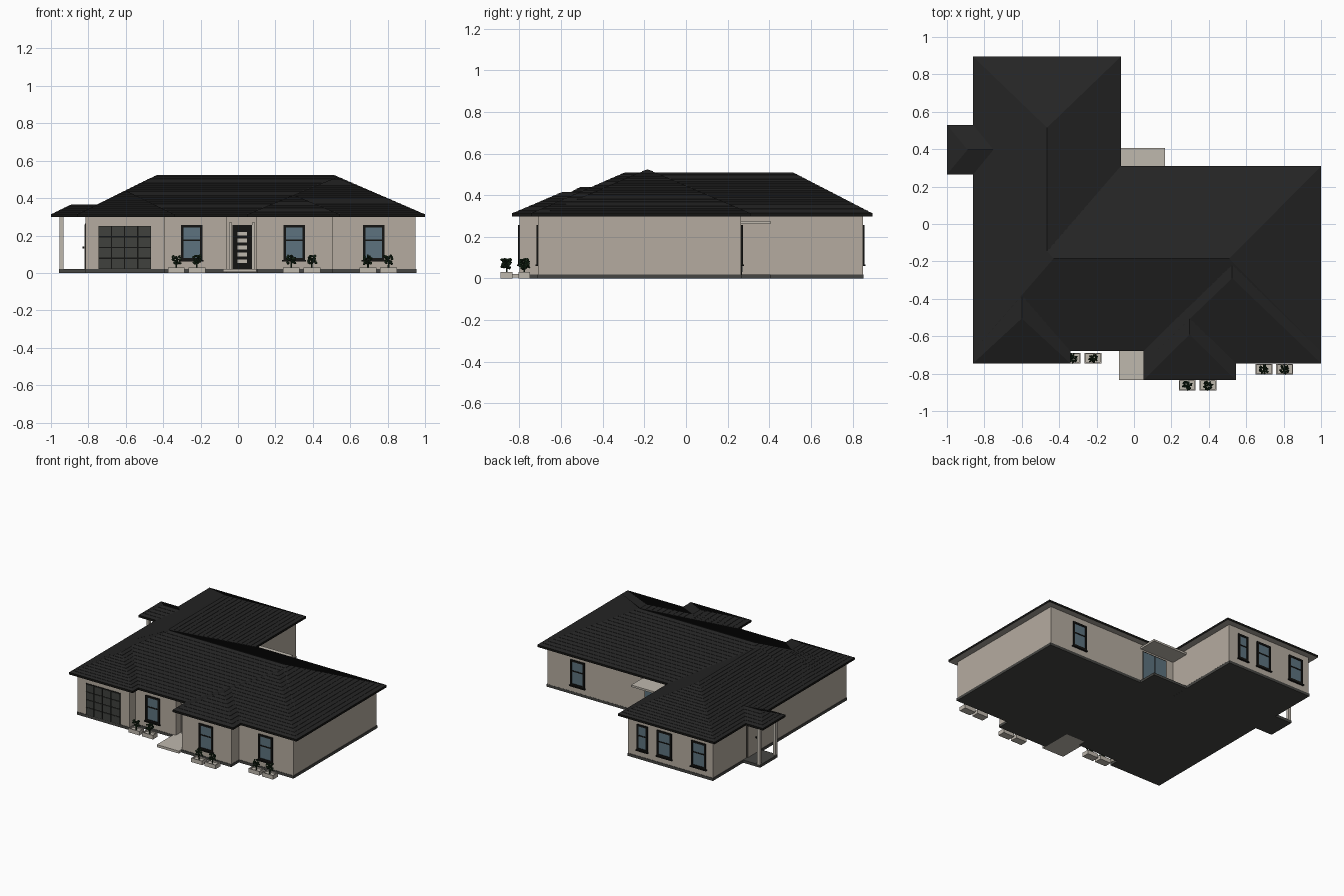
import bpy, bmesh, math, random
from mathutils import Matrix, Vector

if "Cube" in bpy.data.objects:
    bpy.data.objects.remove(bpy.data.objects["Cube"], do_unlink=True)
random.seed(4)


def material(name, r, g, b):
    m = bpy.data.materials.new(name)
    m.use_nodes = True
    m.diffuse_color = (r, g, b, 1)
    m.node_tree.nodes["Principled BSDF"].inputs["Base Color"].default_value = (r, g, b, 1)
    return m


WALL = material("beige render", .46, .41, .35)
STONE = material("pale stone", .52, .48, .42)
ROOF = material("charcoal tile", .018, .018, .018)
TRIM = material("black trim", .007, .007, .006)
SOFFIT = material("soffit", .40, .37, .33)
SLAB = material("dark concrete", .06, .06, .055)
GLASS = material("blue glass", .11, .17, .21)
PANEL = material("garage grey", .05, .053, .047)
LEAF = material("dark leaf", .012, .03, .012)


def finish(name, bm, mats, matrix=None):
    bmesh.ops.recalc_face_normals(bm, faces=bm.faces)
    mesh = bpy.data.meshes.new(name)
    bm.to_mesh(mesh)
    bm.free()
    for m in mats:
        mesh.materials.append(m)
    ob = bpy.data.objects.new(name, mesh)
    if matrix:
        ob.matrix_world = matrix
    bpy.context.collection.objects.link(ob)
    return ob


def boxes(name, parts, loc=(0, 0, 0), angle=0):
    """Object made of boxes (x0, x1, y0, y1, z0, z1, material); local -y is outward."""
    bm = bmesh.new()
    mats = []
    for x0, x1, y0, y1, z0, z1, mat in parts:
        if mat not in mats:
            mats.append(mat)
        m = Matrix.Translation(((x0 + x1) / 2, (y0 + y1) / 2, (z0 + z1) / 2))
        m = m @ Matrix.Diagonal((x1 - x0, y1 - y0, z1 - z0, 1))
        made = bmesh.ops.create_cube(bm, size=1, matrix=m)["verts"]
        for f in {f for v in made for f in v.link_faces}:
            f.material_index = mats.index(mat)
    return finish(name, bm, mats, Matrix.Translation(loc) @ Matrix.Rotation(math.radians(angle), 4, 'Z'))


def prism(name, outline, z0, z1, mat, grow=1):
    bm = bmesh.new()
    base = bm.faces.new([bm.verts.new((x * grow, y * grow, z0)) for x, y in outline])
    top = bmesh.ops.extrude_face_region(bm, geom=[base])["geom"]
    bmesh.ops.translate(bm, vec=(0, 0, z1 - z0), verts=[v for v in top if isinstance(v, bmesh.types.BMVert)])
    return finish(name, bm, [mat])


# House body and its slab share one footprint
plan = [(-.815, -.71), (-.39, -.71), (-.39, -.64), (-.06, -.64), (-.06, -.58), (.10, -.58),
        (.10, -.80), (.505, -.80), (.505, -.71), (.95, -.71), (.95, .265), (-.12, .265),
        (-.12, .85), (-.815, .85)]
prism("walls", plan, .02, .302, WALL)
prism("floor_slab", plan, 0, .02, SLAB, 1.004)

# Hip roofs: eave rectangle rising to a ridge in overlapping tile courses
EAVE = .312


def hip_roof(name, x0, x1, y0, y1, start, end, top, along):
    a, b = Vector((*start, top)), Vector((*end, top))
    eave = [Vector((x, y, EAVE)) for x, y in ((x0, y0), (x1, y0), (x1, y1), (x0, y1))]
    peak = [a, b, b, a] if along == 'x' else [a, a, b, b]
    count = max(3, round((top - EAVE) / .011))
    bm = bmesh.new()

    def ring(t, lift):
        return [bm.verts.new(e.lerp(p, t) + Vector((0, 0, lift))) for e, p in zip(eave, peak)]

    rings = [ring(0, -.014)]
    for k in range(count):
        rings += [ring(k / count, .002), ring((k + 1) / count, 0)]
    bm.faces.new(rings[0]).material_index = 2
    for i, (low, high) in enumerate(zip(rings, rings[1:])):
        for j in range(4):
            n = (j + 1) % 4
            f = bm.faces.new((low[j], low[n], high[n], high[j]))
            f.material_index = 1 if i == 0 else 0
    bmesh.ops.remove_doubles(bm, verts=bm.verts, dist=.0001)
    return finish(name, bm, [ROOF, TRIM, SOFFIT])


hip_roof("main_roof", -.86, 1, -.68, .31, (-.43, -.185), (.51, -.185), .524, 'x')
hip_roof("wing_roof", -.86, -.07, -.185, .895, (-.465, -.185), (-.465, .515), .508, 'y')
hip_roof("left_front_roof", .05, 1, -.745, -.185, (.525, -.29), (.525, -.185), .51, 'y')
hip_roof("bay_roof", .05, .545, -.835, -.45, (.298, -.59), (.298, -.45), .416, 'y')
hip_roof("garage_roof", -.86, -.34, -.745, -.35, (-.6, -.505), (-.6, -.35), .44, 'y')
hip_roof("porch_roof", -1, -.74, .265, .53, (-.89, .397), (-.74, .397), .366, 'x')


# Windows: frame, glass, transom and sill
def window(name, x, y, width, angle=0):
    w, lo, hi, t = width / 2, .068, .256, .013
    boxes(name, [
        (-w + t, w - t, -.003, .004, lo + t, hi - t, GLASS),
        (-w, -w + t, -.008, .004, lo, hi, TRIM), (w - t, w, -.008, .004, lo, hi, TRIM),
        (-w + t, w - t, -.008, .004, lo, lo + t, TRIM), (-w + t, w - t, -.008, .004, hi - t, hi, TRIM),
        (-w + t, w - t, -.006, .004, .17, .178, TRIM),
        (-w - .006, w + .006, -.013, .004, lo - .008, lo, TRIM)], (x, y, 0), angle)


for label, x, y, width in (("middle", -.248, -.64, .115), ("bay", .3, -.80, .115), ("left", .725, -.71, .115)):
    window(label + "_front_window", x, y, width)
for label, x, y, width in (("main", .70, .265, .115), ("small", -.24, .85, .085),
                           ("wing", -.42, .85, .12), ("corner", -.70, .85, .12)):
    window(label + "_back_window", x, y, width, 180)

# Garage door: dark backing with a grid of raised panels
gw, gh = .28 / 4, .23 / 4
grid = [(-.14, .14, -.004, .004, .02, .252, TRIM)]
for i in range(4):
    for j in range(4):
        x, z = -.14 + i * gw, .021 + j * gh
        grid.append((x + .003, x + gw - .003, -.008, .002, z + .003, z + gh - .003, PANEL))
boxes("garage_door", grid, (-.606, -.71, 0))

# Front door with five lights and pale jambs
door = [(-.052, .052, -.006, .004, .02, .255, TRIM)]
for i in range(5):
    z = .052 + i * .037
    door.append((-.025, .025, -.009, 0, z, z + .02, STONE))
for s in (-1, 1):
    door.append((s * .061 - .008, s * .061 + .008, -.012, .004, .02, .27, STONE))
boxes("front_door", door, (.022, -.58, 0))
boxes("front_path", [(-.08, .10, -.835, -.57, .004, .022, STONE)])

# Sliding back door, its canopy and patio
slider = [(-.105, .105, -.004, .004, .02, .25, TRIM)]
for s in (-1, 1):
    slider.append((s * .052 - .047, s * .052 + .047, -.007, 0, .03, .242, GLASS))
boxes("sliding_door", slider, (.045, .265, 0), 180)
boxes("back_canopy", [(-.12, .165, .26, .405, .262, .276, STONE)])
boxes("back_patio", [(-.12, .165, .26, .405, 0, .018, SLAB)])

# Side porch: step, posts and door
boxes("porch_step", [(-.957, -.81, .295, .5, 0, .02, SLAB)])
for label, y in (("front", .305), ("back", .49)):
    boxes(label + "_porch_post", [(-.954, -.933, y - .01, y + .01, .02, .3, STONE)])
boxes("side_door", [(-.058, .058, -.004, .004, .02, .265, TRIM), (-.052, .052, -.007, 0, .02, .259, WALL),
                    (.036, .044, -.016, 0, .13, .14, TRIM)], (-.815, .397, 0), -90)


# Planters with leafy shrubs
def planter(name, x, y):
    w, d, t = .045, .028, .006
    boxes(name + "_trough", [(-w, w, -d, d, .0, .02, STONE), (-w, w, -d, -d + t, .02, .03, STONE),
                             (-w, w, d - t, d, .02, .03, STONE), (-w, -w + t, -d + t, d - t, .02, .03, STONE),
                             (w - t, w, -d + t, d - t, .02, .03, STONE)], (x, y, 0))
    bm = bmesh.new()
    bmesh.ops.create_cone(bm, segments=5, radius1=.005, radius2=.004, depth=.05,
                          matrix=Matrix.Translation((0, 0, .045)))
    for k in range(26):
        a, r = k * 2.4, .022 * math.sqrt(random.random())
        z = .048 + .044 * random.random()
        turn = Matrix.Rotation(a, 4, 'Z') @ Matrix.Rotation(random.uniform(-.9, .9), 4, 'Y')
        m = Matrix.Translation((r * math.cos(a), r * math.sin(a), z)) @ turn
        bmesh.ops.create_icosphere(bm, subdivisions=1, radius=.01,
                                   matrix=m @ Matrix.Diagonal((1, .5, .7, 1)))
    finish(name + "_shrub", bm, [LEAF], Matrix.Translation((x, y, 0)))


for label, x, y in (("middle", -.275, -.717), ("bay", .34, -.862), ("left", .75, -.777)):
    planter(label + "_planter_a", x - .055, y)
    planter(label + "_planter_b", x + .055, y)
